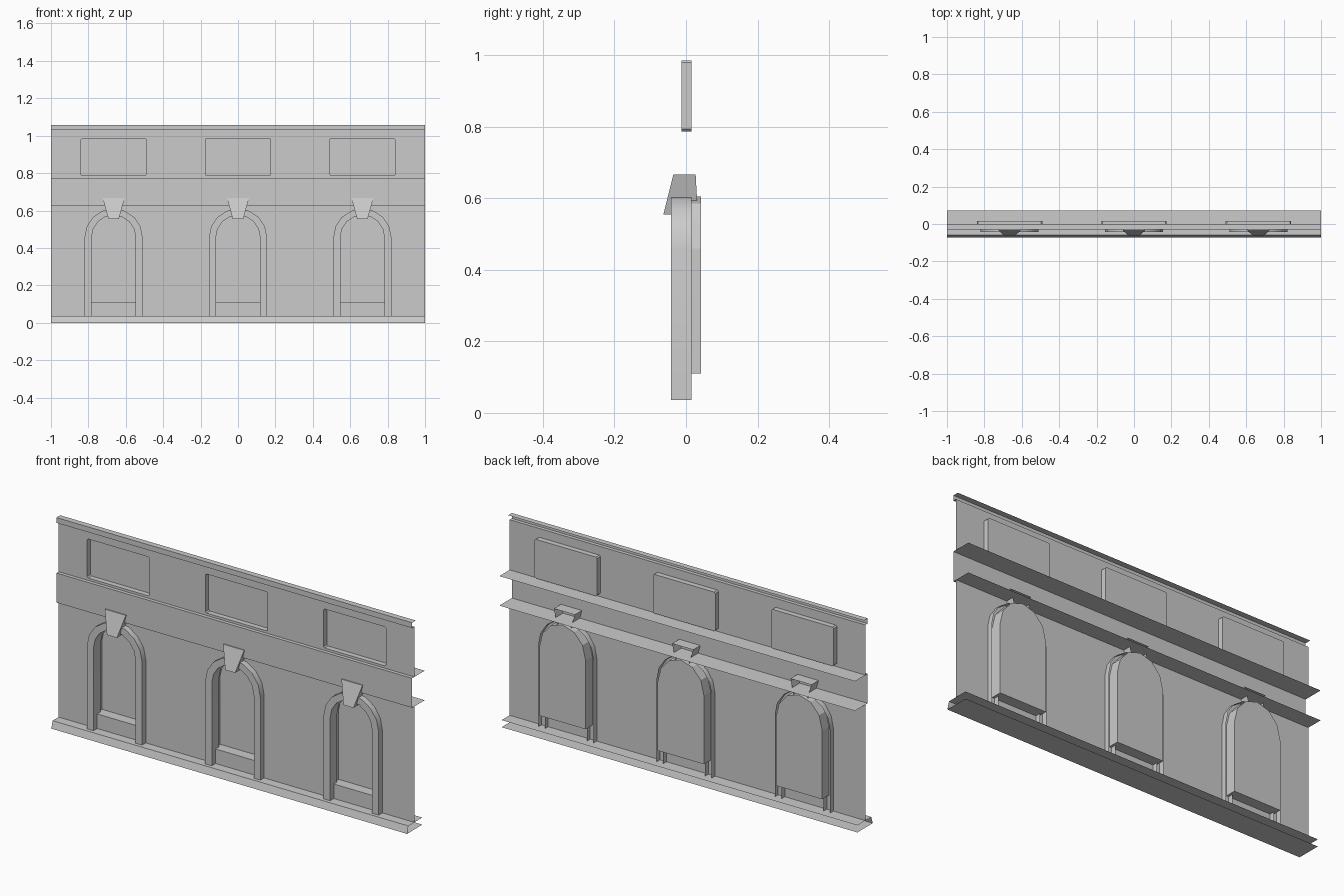
import bpy, bmesh, math

cube = bpy.data.objects.get("Cube")
if cube:
    bpy.data.objects.remove(cube, do_unlink=True)

grey = bpy.data.materials.new("stone_grey")
grey.use_nodes = True
grey.diffuse_color = (0.6, 0.6, 0.6, 1)
grey.node_tree.nodes["Principled BSDF"].inputs["Base Color"].default_value = (0.6, 0.6, 0.6, 1)

WALL = -0.012            # y of the wall plane
BACK = 0.071             # rear edge of the ledges
BAYS = (-0.665, 0, 0.665)


def finish(name, bm, smooth=False):
    bmesh.ops.remove_doubles(bm, verts=bm.verts, dist=0.0002)
    bmesh.ops.recalc_face_normals(bm, faces=bm.faces)
    mesh = bpy.data.meshes.new(name)
    bm.to_mesh(mesh)
    bm.free()
    mesh.materials.append(grey)
    obj = bpy.data.objects.new(name, mesh)
    bpy.context.collection.objects.link(obj)
    if smooth:
        bpy.ops.object.select_all(action='DESELECT')
        obj.select_set(True)
        bpy.context.view_layer.objects.active = obj
        bpy.ops.object.shade_smooth_by_angle(angle=math.radians(35))
    return obj


def moulding(name, profile):
    """Run a (y, z) profile along the full width."""
    bm = bmesh.new()
    rows = [[bm.verts.new((x, y, z)) for y, z in profile] for x in (-1, 1)]
    for i in range(len(profile) - 1):
        bm.faces.new((rows[0][i], rows[1][i], rows[1][i + 1], rows[0][i + 1]))
    return finish(name, bm)


def arch(cx, rx, rz, spring, bottom, steps):
    """Outline of an arched opening as (x, z) points, from one foot to the other."""
    pts = [(cx + rx, bottom)]
    for i in range(steps + 1):
        a = math.pi * i / steps
        pts.append((cx + rx * math.cos(a), spring + rz * math.sin(a)))
    return pts + [(cx - rx, bottom)]


def panel(cx, w, z0, z1, c):
    """Rectangle outline with small cut corners."""
    return [(cx - w + c, z0), (cx + w - c, z0), (cx + w, z0 + c), (cx + w, z1 - c),
            (cx + w - c, z1), (cx - w + c, z1), (cx - w, z1 - c), (cx - w, z0 + c)]


def pierced_wall(name, z0, z1, holes):
    bm = bmesh.new()
    edges = []
    for loop in [[(-1, z0), (1, z0), (1, z1), (-1, z1)]] + holes:
        vs = [bm.verts.new((x, WALL, z)) for x, z in loop]
        edges += [bm.edges.new((vs[i - 1], vs[i])) for i in range(len(vs))]
    bmesh.ops.triangle_fill(bm, edges=edges, use_beauty=True, normal=(0, -1, 0))
    bmesh.ops.dissolve_limit(bm, angle_limit=0.01, verts=bm.verts, edges=bm.edges)
    return finish(name, bm)


def recess(name, outline, depth_y):
    """Side walls and back of a blind opening."""
    bm = bmesh.new()
    front = [bm.verts.new((x, WALL, z)) for x, z in outline]
    back = [bm.verts.new((x, depth_y, z)) for x, z in outline]
    for i in range(len(outline)):
        bm.faces.new((front[i - 1], front[i], back[i], back[i - 1]))
    bm.faces.new(back)
    return finish(name, bm)


def arch_trim(name, cx):
    """Raised surround: front band with inner and outer returns, open behind."""
    bm = bmesh.new()
    outer = arch(cx, 0.155, 0.153, 0.457, 0.036, 8)
    inner = arch(cx, 0.118, 0.118, 0.457, 0.036, 8)
    rows = [[bm.verts.new((x, y, z)) for x, z in line] for line, y in
            ((outer, 0.015), (outer, -0.042), (inner, -0.042), (inner, 0.015))]
    for a, b in zip(rows, rows[1:]):
        for i in range(len(a) - 1):
            bm.faces.new((a[i], a[i + 1], b[i + 1], b[i]))
    return finish(name, bm, smooth=True)


def keystone(name, cx):
    """Tapered wedge leaning forward at its foot, open behind."""
    bm = bmesh.new()
    ring = ((-0.059, 0.667), (0.059, 0.667), (0.028, 0.555), (-0.028, 0.555))
    front = [bm.verts.new((cx + x, -0.035 if z > 0.6 else -0.063, z)) for x, z in ring]
    back = [bm.verts.new((cx + x, 0.027 if z > 0.6 else 0.033, z)) for x, z in ring]
    bm.faces.new(front)
    for i in range(4):
        bm.faces.new((front[i - 1], front[i], back[i], back[i - 1]))
    return finish(name, bm)


# Horizontal mouldings
moulding("base_plinth", [(0.052, 0), (-BACK, 0), (-0.06, 0.036), (0.052, 0.036)])
moulding("middle_band", [(BACK, 0.625), (-0.03, 0.625), (-0.03, 0.775), (BACK, 0.775)])
moulding("top_cornice", [(WALL, 1.03), (-0.03, 1.03), (-0.03, 1.057), (0, 1.057)])

# Walls with openings, then the recesses behind them
arches = [arch(cx, 0.13, 0.146, 0.459, 0.11, 6) for cx in BAYS]
panels = [panel(cx, 0.175, 0.787, 0.985, 0.006) for cx in BAYS]
pierced_wall("lower_wall", 0.036, 0.625, arches)
pierced_wall("upper_wall", 0.775, 1.03, panels)

for side, cx, a, p in zip(("right", "centre", "left"), BAYS, arches, panels):
    recess("arch_recess_" + side, a, 0.042)
    recess("panel_recess_" + side, p, 0.015)
    arch_trim("arch_trim_" + side, cx)
    keystone("keystone_" + side, cx)
